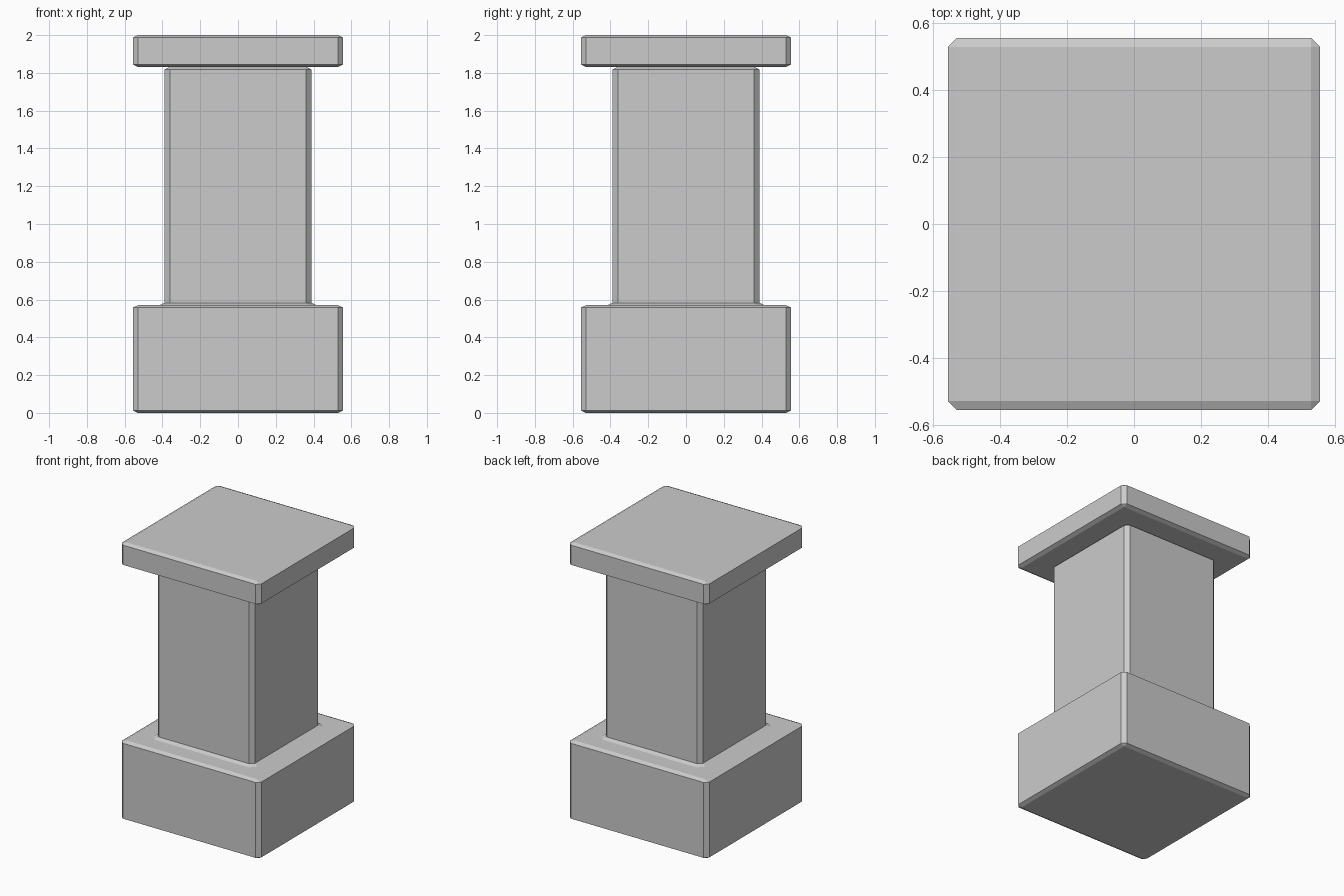
import bpy
import bmesh

if "Cube" in bpy.data.objects:
    bpy.data.objects.remove(bpy.data.objects["Cube"])


def ring_points(h, c, z):
    """Square of half-width h with corners cut by c, counter-clockwise."""
    k = h - c
    return [(h, -k, z), (h, k, z), (k, h, z), (-k, h, z),
            (-h, k, z), (-h, -k, z), (-k, -h, z), (k, -h, z)]


def stack(name, profile):
    """Join cut-corner squares (half-width, cut, z) into a closed solid."""
    bm = bmesh.new()
    rings = [[bm.verts.new(p) for p in ring_points(*row)] for row in profile]
    for lo, hi in zip(rings, rings[1:]):
        for i in range(8):
            j = (i + 1) % 8
            bm.faces.new((lo[i], lo[j], hi[j], hi[i]))
    bm.faces.new(rings[0][::-1])
    bm.faces.new(rings[-1])
    # Corners with no cut collapse to a single point
    bmesh.ops.remove_doubles(bm, verts=bm.verts, dist=0.0005)
    bmesh.ops.recalc_face_normals(bm, faces=bm.faces)
    mesh = bpy.data.meshes.new(name)
    bm.to_mesh(mesh)
    bm.free()
    obj = bpy.data.objects.new(name, mesh)
    bpy.context.collection.objects.link(obj)
    return obj


B, V = 0.027, 0.013   # bevel width across and up
W, S = 0.557, 0.388   # half-widths of plinth/cap and shaft

# Plinth and shaft, with a small flare where they meet
stack("plinth_and_shaft", [
    (W - B, 0, 0), (W, B, V), (W, B, 0.57 - V), (W - B, 0, 0.57),
    (S + B, 0.04, 0.57), (S, B, 0.57 + V),
    (S, B, 1.832 - V), (S - B, 0, 1.832),
])

# Flat cap slab
stack("cap", [
    (W - B, 0, 1.832), (W, B, 1.832 + V), (W, B, 2 - V), (W - B, 0, 2),
])
